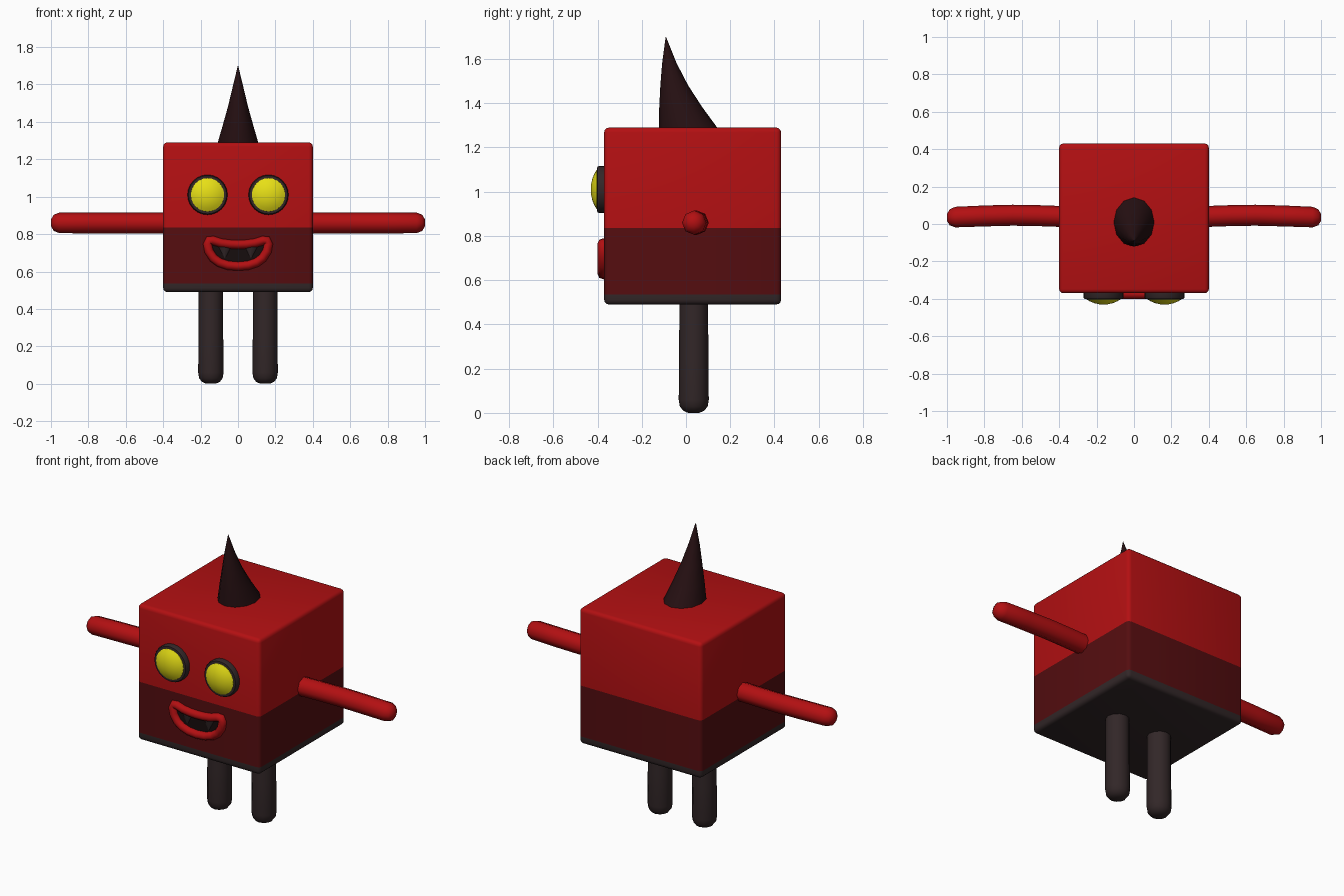
import bpy, bmesh, math
from mathutils import Vector

if "Cube" in bpy.data.objects:
    bpy.data.objects.remove(bpy.data.objects["Cube"])


def material(name, r, g, b):
    m = bpy.data.materials.new(name)
    m.diffuse_color = (r, g, b, 1)
    m.use_nodes = True
    m.node_tree.nodes["Principled BSDF"].inputs["Base Color"].default_value = m.diffuse_color
    return m


RED = material("bright red", 0.45, 0.005, 0.006)
MAROON = material("dark red", 0.09, 0.004, 0.005)
GREY = material("charcoal", 0.032, 0.020, 0.021)
HORN = material("horn brown", 0.019, 0.005, 0.006)
YELLOW = material("eye yellow", 0.80, 0.74, 0.008)
BLACK = material("mouth black", 0.008, 0.004, 0.004)


def finish(name, bm, mats, angle=None):
    bmesh.ops.recalc_face_normals(bm, faces=bm.faces[:])
    me = bpy.data.meshes.new(name)
    bm.to_mesh(me)
    bm.free()
    for m in mats:
        me.materials.append(m)
    ob = bpy.data.objects.new(name, me)
    bpy.context.collection.objects.link(ob)
    if angle:
        bpy.ops.object.select_all(action='DESELECT')
        ob.select_set(True)
        bpy.context.view_layer.objects.active = ob
        bpy.ops.object.shade_smooth_by_angle(angle=math.radians(angle))
    return ob


def loft(name, rings, mat, angle=45, closed=False):
    """Skin a list of point rings; close it into a loop or cap the ends."""
    bm = bmesh.new()
    vs = [[bm.verts.new(p) for p in ring] for ring in rings]
    n = len(vs[0])
    pairs = list(zip(vs, vs[1:])) + ([(vs[-1], vs[0])] if closed else [])
    for a, b in pairs:
        for i in range(n):
            j = (i + 1) % n
            bm.faces.new((a[i], a[j], b[j], b[i]))
    if not closed:
        bm.faces.new(vs[0])
        bm.faces.new(vs[-1])
    return finish(name, bm, [mat], angle)


def ring(centre, u, v, ru, rv, n):
    c, u, v = Vector(centre), Vector(u), Vector(v)
    return [c + u * ru * math.cos(2 * math.pi * i / n) + v * rv * math.sin(2 * math.pi * i / n)
            for i in range(n)]


X, Y, Z = (1, 0, 0), (0, 1, 0), (0, 0, 1)

# Body: bevelled cube cut into colour bands by height
bm = bmesh.new()
bmesh.ops.create_cube(bm, size=0.8)
bmesh.ops.bevel(bm, geom=bm.edges[:], offset=0.022, segments=3, profile=0.5, affect='EDGES')
bmesh.ops.translate(bm, verts=bm.verts[:], vec=(0, 0.03, 0.89))
for h in (0.535, 0.835):
    bmesh.ops.bisect_plane(bm, geom=bm.verts[:] + bm.edges[:] + bm.faces[:],
                           plane_co=(0, 0, h), plane_no=Z)
for f in bm.faces:
    z = f.calc_center_median().z
    f.material_index = 0 if z > 0.835 else 1 if z > 0.535 else 2
finish("body", bm, [RED, MAROON, GREY], 40)

# Horn: (height, front y, back y, half width)
horn = [(1.27, -0.122, 0.155, 0.113), (1.29, -0.122, 0.141, 0.108), (1.38, -0.121, 0.075, 0.082),
        (1.48, -0.116, 0.010, 0.054), (1.58, -0.108, -0.042, 0.030), (1.70, -0.092, -0.090, 0.001)]
loft("horn", [ring((0, (f + b) / 2, z), X, Y, w, (b - f) / 2, 12) for z, f, b, w in horn], HORN, 50)

# Arm: (x, y, radius), slightly bowed with a round tip
arm = [(0.38, 0.040, 0.056), (0.52, 0.045, 0.056), (0.65, 0.047, 0.056), (0.80, 0.043, 0.056),
       (0.955, 0.037, 0.055), (0.985, 0.036, 0.043), (1.0, 0.035, 0.018)]
# Leg: (z, radius)
leg = [(0.51, 0.065), (0.25, 0.066), (0.06, 0.068), (0.03, 0.063), (0.01, 0.048), (0.0, 0.025)]
# Eye profiles: (radius, y)
rim = [(0.107, -0.36), (0.107, -0.392), (0.102, -0.401), (0.085, -0.403)]
ball = [(0.091, -0.39), (0.089, -0.404), (0.072, -0.414), (0.050, -0.423), (0.025, -0.429), (0.004, -0.43)]

for s, side in ((-1, "left"), (1, "right")):
    loft(side + "_arm", [ring((s * x, y, 0.86), Y, Z, r, r, 8) for x, y, r in arm], RED, 60)
    loft(side + "_leg", [ring((s * 0.145, 0.035, z), X, Y, r, r, 12) for z, r in leg], GREY, 60)
    loft(side + "_eye_rim", [ring((s * 0.163, y, 1.01), X, Z, r, r, 24) for r, y in rim], GREY)
    loft(side + "_eye", [ring((s * 0.163, y, 1.01), X, Z, r, r, 24) for r, y in ball], YELLOW)

# Lips: tube swept around a mirrored smile outline
half = [(0, 0.744), (0.045, 0.746), (0.09, 0.752), (0.135, 0.766), (0.155, 0.766), (0.163, 0.748),
        (0.156, 0.71), (0.132, 0.672), (0.10, 0.648), (0.055, 0.633), (0, 0.628)]
path = [Vector((x, -0.374, z)) for x, z in half + [(-x, z) for x, z in half[-2:0:-1]]]
rings = []
for i, p in enumerate(path):
    t = (path[(i + 1) % len(path)] - path[i - 1]).normalized()
    rings.append(ring(p, t.cross(Vector(Y)), Y, 0.024, 0.026, 8))
loft("lips", rings, RED, 60, closed=True)

# Mouth interior plate
bm = bmesh.new()
bm.faces.new([bm.verts.new((p.x, -0.373, p.z)) for p in path])
bmesh.ops.triangulate(bm, faces=bm.faces[:])
for f in bm.faces:
    f.normal_update()
    if f.normal.y > 0:
        f.normal_flip()
ob = finish("mouth_inside", bm, [BLACK])
if ob.data.polygons[0].normal.y > 0:
    ob.data.flip_normals()

# Fangs: small pointed cones below the upper lip
for s, side in ((-1, "left"), (1, "right")):
    fang = [(0.75, 0.040), (0.725, 0.030), (0.672, 0.002)]
    loft(side + "_fang", [ring((s * 0.07, -0.373, z), X, Y, r, r * 0.4, 8) for z, r in fang], GREY)
